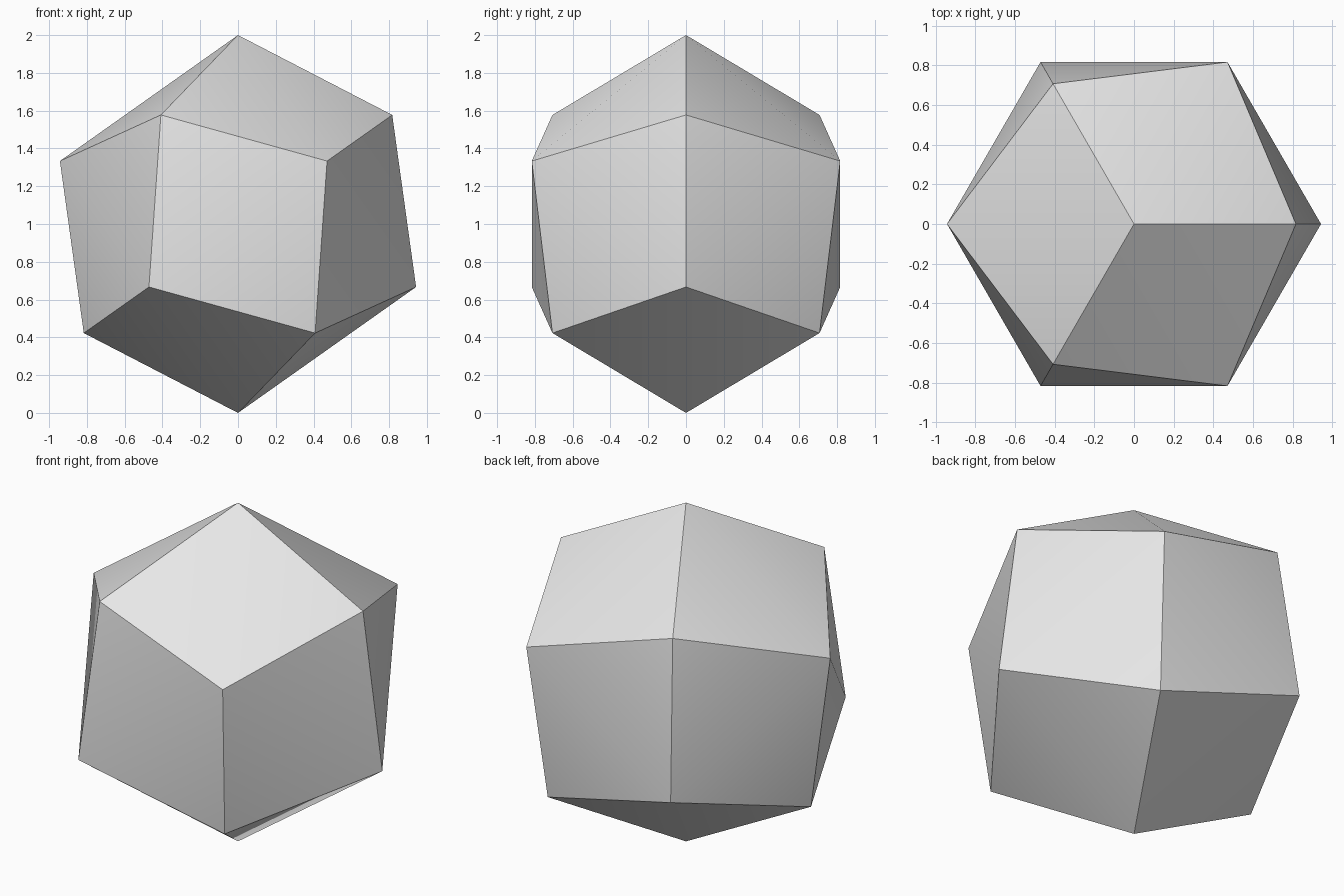
import bpy, bmesh, math
from itertools import product
from mathutils import Matrix, Vector

default = bpy.data.objects.get("Cube")
if default:
    bpy.data.objects.remove(default, do_unlink=True)

# Plain grey material
grey = bpy.data.materials.new("plain grey")
grey.use_nodes = True
colour = (0.8, 0.8, 0.8, 1)
grey.diffuse_color = colour
grey.node_tree.nodes["Principled BSDF"].inputs["Base Color"].default_value = colour

# Cube corners and face axes, all pushed out to a unit sphere
corners = [Vector(c).normalized() for c in product((-1, 1), repeat=3)]
axes = [Vector(row) * s for row in Matrix.Identity(3) for s in (-1, 1)]

# Stand the solid on a cube corner
up = Vector((1, 1, 1)).normalized()
side = Vector((2, -1, -1)).normalized()
stand = Matrix((side, up.cross(side), up))

# Faceted ball: twelve kite panels, each gently folded along its long diagonal
bm = bmesh.new()
for point in corners + axes:
    bm.verts.new(stand @ point + Vector((0, 0, 1)))
bmesh.ops.convex_hull(bm, input=bm.verts)
bmesh.ops.recalc_face_normals(bm, faces=bm.faces)
mesh = bpy.data.meshes.new("faceted_ball")
bm.to_mesh(mesh)
bm.free()
mesh.materials.append(grey)

ball = bpy.data.objects.new("faceted_ball", mesh)
bpy.context.collection.objects.link(ball)

# Soften the fold inside each panel, keep panel edges crisp
bpy.ops.object.select_all(action="DESELECT")
ball.select_set(True)
bpy.context.view_layer.objects.active = ball
bpy.ops.object.shade_smooth_by_angle(angle=math.radians(30))
